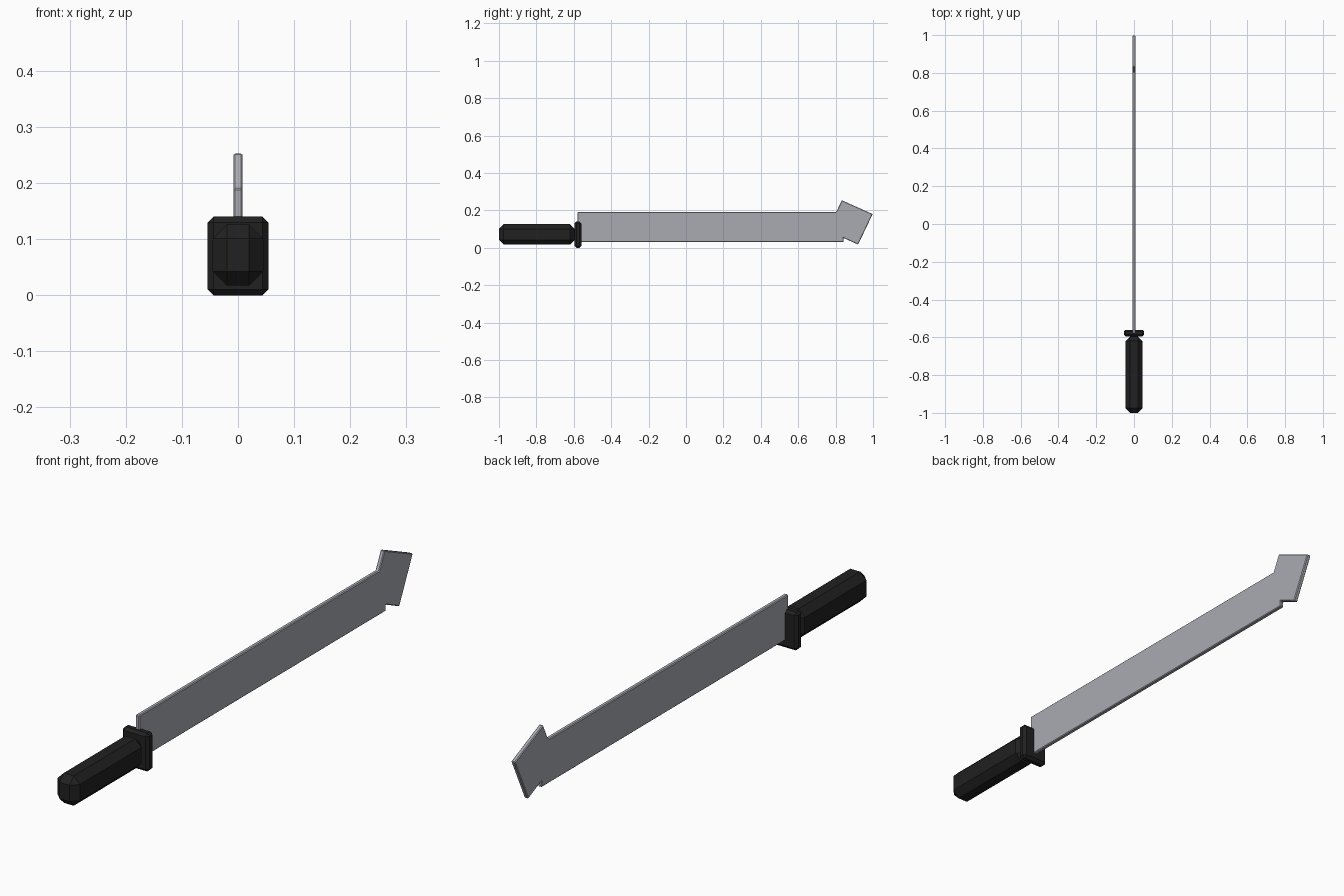
import bpy, bmesh
from mathutils import Vector

if "Cube" in bpy.data.objects:
    bpy.data.objects.remove(bpy.data.objects["Cube"])


def material(name, color):
    m = bpy.data.materials.new(name)
    m.diffuse_color = (*color, 1)
    m.use_nodes = True
    m.node_tree.nodes["Principled BSDF"].inputs["Base Color"].default_value = m.diffuse_color
    return m


def finish(name, bm, bevel, mat):
    bmesh.ops.recalc_face_normals(bm, faces=bm.faces)
    me = bpy.data.meshes.new(name)
    bm.to_mesh(me)
    bm.free()
    me.materials.append(mat)
    ob = bpy.data.objects.new(name, me)
    bpy.context.collection.objects.link(ob)
    mod = ob.modifiers.new("chamfer", 'BEVEL')
    mod.width = bevel
    mod.segments = 1
    mod.limit_method = 'ANGLE'
    return ob


def box(name, lo, hi, bevel, mat):
    lo, hi = Vector(lo), Vector(hi)
    bm = bmesh.new()
    bmesh.ops.create_cube(bm, size=1)
    bmesh.ops.scale(bm, vec=hi - lo, verts=bm.verts)
    bmesh.ops.translate(bm, vec=(lo + hi) / 2, verts=bm.verts)
    return finish(name, bm, bevel, mat)


black = material("black_grip", (0.015, 0.015, 0.015))
steel = material("steel", (0.40, 0.41, 0.45))

# Handle and guard
box("handle", (-0.045, -1.0, 0.017), (0.045, -0.595, 0.126), 0.025, black)
box("guard", (-0.054, -0.596, 0.0), (0.054, -0.56, 0.14), 0.01, black)

# Blade with hooked tip: side profile (y, z) extruded across x
profile = [(-0.58, 0.03), (0.843, 0.03), (0.843, 0.052), (0.92, 0.017),
           (0.998, 0.18), (0.833, 0.254), (0.803, 0.191), (-0.58, 0.191)]
bm = bmesh.new()
face = bm.faces.new([bm.verts.new((-0.008, y, z)) for y, z in profile])
ext = bmesh.ops.extrude_face_region(bm, geom=[face], use_keep_orig=True)
verts = [g for g in ext["geom"] if isinstance(g, bmesh.types.BMVert)]
bmesh.ops.translate(bm, vec=(0.016, 0, 0), verts=verts)
finish("blade", bm, 0.003, steel)
